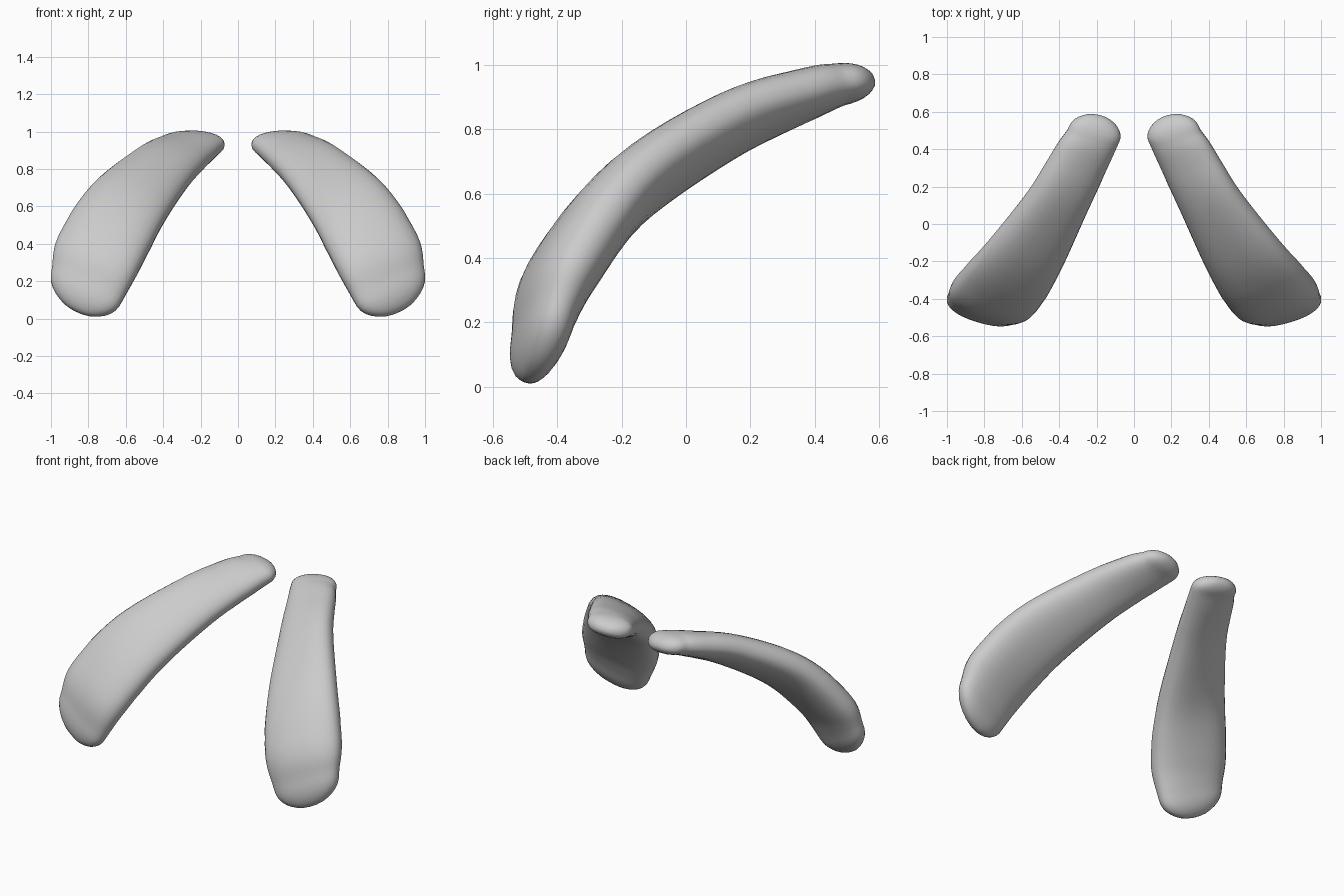
import bpy, bmesh, math
from mathutils import Vector

if "Cube" in bpy.data.objects:
    bpy.data.objects.remove(bpy.data.objects["Cube"])

SIDES, STEPS, CAP = 28, 6, 8

grey = bpy.data.materials.new("light_grey")
grey.diffuse_color = (0.6, 0.6, 0.6, 1)
grey.use_nodes = True
grey.node_tree.nodes["Principled BSDF"].inputs["Base Color"].default_value = (0.6, 0.6, 0.6, 1)

# Stations from the narrow upper end to the broad lower end:
# inner edge, outer edge, half thickness
stations = [
    ((.07, .455, .925), (.355, .505, .955), .066),
    ((.12, .35, .875), (.42, .41, .945), .078),
    ((.25, .08, .735), (.56, .17, .88), .090),
    ((.40, -.25, .51), (.79, -.12, .695), .102),
    ((.52, -.455, .275), (.965, -.31, .43), .108),
    ((.62, -.505, .09), (.998, -.385, .26), .080),
]
top_tip, low_tip = Vector((.195, .583, .955)), Vector((.86, -.475, .035))


def spline(a, b, c, d, t):
    return .5 * (2*b + (c - a)*t + (2*a - 5*b + 4*c - d)*t*t + (3*b - a - 3*c + d)*t**3)


def smooth_stations():
    pts = [(Vector(i), Vector(o), t) for i, o, t in stations]
    ends = [tuple(2*p - q for p, q in zip(pts[a], pts[b])) for a, b in ((0, 1), (-1, -2))]
    pts = [ends[0]] + pts + [ends[1]]
    rows = []
    for k in range(1, len(pts) - 2):
        for s in range(STEPS):
            rows.append([spline(*quad, s / STEPS) for quad in zip(*pts[k-1:k+3])])
    rows.append(list(pts[-2]))
    return rows


# Turn edges into centre, half width vector and thickness vector
rows = smooth_stations()
frames = []
for k, (inner, outer, thick) in enumerate(rows):
    lo, hi = rows[max(k - 1, 0)], rows[min(k + 1, len(rows) - 1)]
    along = (hi[0] + hi[1]) - (lo[0] + lo[1])
    half = (outer - inner) / 2
    frames.append(((inner + outer) / 2, half, along.cross(half).normalized() * thick))


def cap(frame, tip):
    """Rounded end: sections shrink towards the tip."""
    out = []
    for s in range(1, CAP):
        a = s / CAP * math.pi / 2
        out.append((frame[0].lerp(tip, math.sin(a)), frame[1] * math.cos(a), frame[2] * math.cos(a)))
    return out


frames = cap(frames[0], top_tip)[::-1] + frames + cap(frames[-1], low_tip)


def rounded(v):
    return math.copysign(abs(v) ** .85, v)


def build_limb(name, side):
    bm = bmesh.new()
    flip = Vector((side, 1, 1))
    rings = []
    for centre, wide, thick in frames:
        ring = []
        for j in range(SIDES):
            a = 2 * math.pi * j / SIDES
            p = centre + wide * rounded(math.cos(a)) + thick * rounded(math.sin(a))
            ring.append(bm.verts.new(p * flip))
        rings.append(ring)
    for r, q in zip(rings, rings[1:]):
        for j in range(SIDES):
            n = (j + 1) % SIDES
            bm.faces.new((r[j], r[n], q[n], q[j]))
    for ring, tip in ((rings[0], top_tip), (rings[-1], low_tip)):
        v = bm.verts.new(tip * flip)
        for j in range(SIDES):
            bm.faces.new((ring[j], ring[(j + 1) % SIDES], v))
    # Relax the joins between body and rounded ends
    for _ in range(3):
        bmesh.ops.smooth_vert(bm, verts=[v for r in rings[2:2 * CAP] + rings[-2 * CAP:-2] for v in r],
                              factor=.3, use_axis_x=True, use_axis_y=True, use_axis_z=True)
    bmesh.ops.recalc_face_normals(bm, faces=bm.faces)
    for f in bm.faces:
        f.smooth = True
    mesh = bpy.data.meshes.new(name)
    bm.to_mesh(mesh)
    bm.free()
    mesh.materials.append(grey)
    bpy.context.collection.objects.link(bpy.data.objects.new(name, mesh))


build_limb("left_curved_pad", 1)
build_limb("right_curved_pad", -1)
